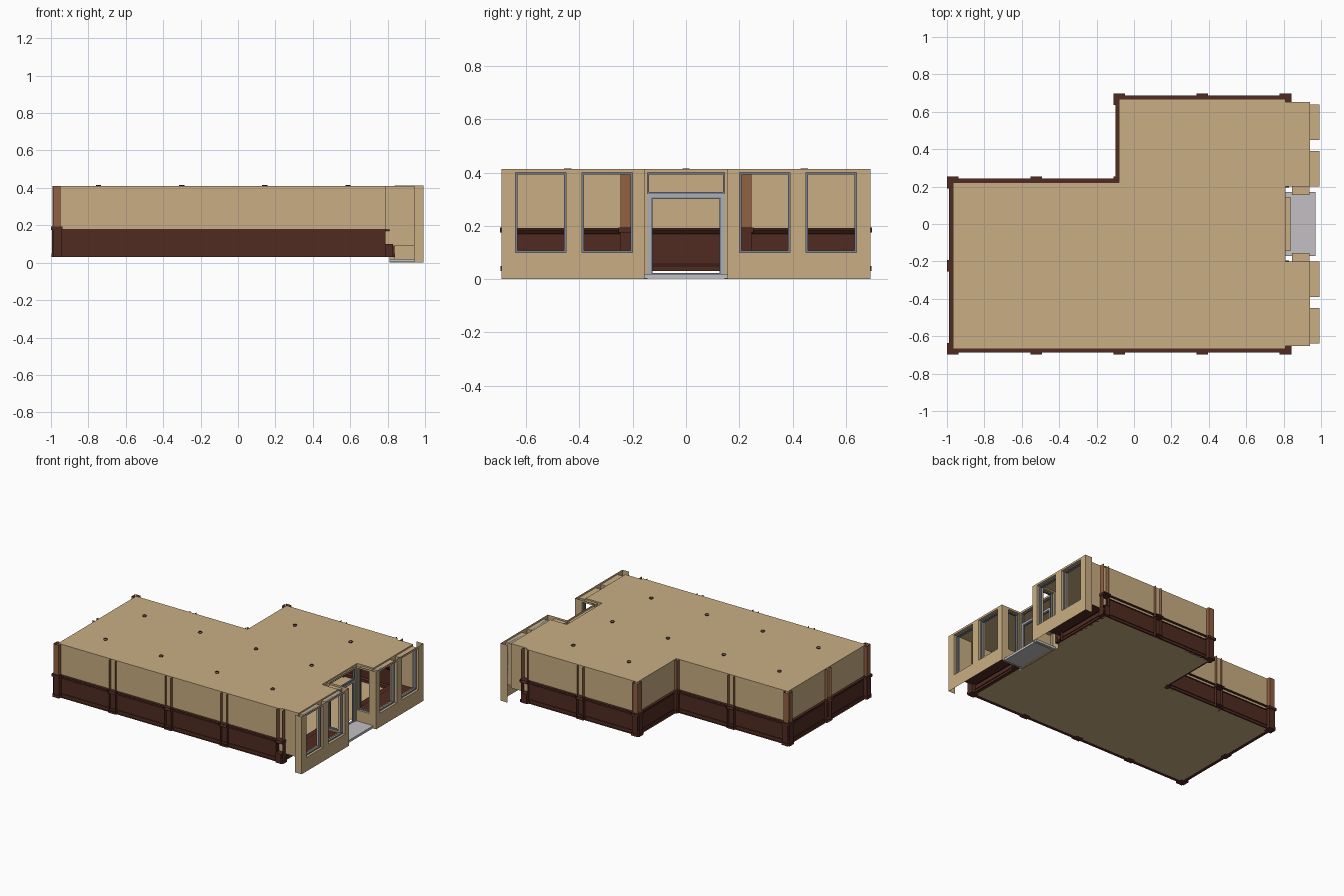
import bpy, bmesh, math
from mathutils import Vector

if "Cube" in bpy.data.objects:
    bpy.data.objects.remove(bpy.data.objects["Cube"])


def material(name, r, g, b):
    m = bpy.data.materials.new(name)
    lin = lambda c: (c / 255 / 12.92) if c < 11 else ((c / 255 + .055) / 1.055) ** 2.4
    m.diffuse_color = (lin(r), lin(g), lin(b), 1)
    m.use_nodes = True
    m.node_tree.nodes["Principled BSDF"].inputs["Base Color"].default_value = m.diffuse_color
    return m


TAN = material("tan_plaster", 201, 174, 131)
DARK = material("dark_wood", 80, 43, 33)
SIENNA = material("sienna_wood", 146, 97, 66)
PALE = material("pale_grey", 194, 192, 194)
METAL = material("door_grey", 172, 175, 184)
FRAME = material("window_frame_grey", 122, 130, 140)


class Part:
    """Collects faces for one named object."""
    def __init__(self, name, mat):
        self.name, self.mat, self.bm = name, mat, bmesh.new()

    def face(self, *pts):
        self.bm.faces.new([self.bm.verts.new(p) for p in pts])

    def box(self, a, b):
        ret = bmesh.ops.create_cube(self.bm, size=1)
        for v in ret["verts"]:
            v.co = Vector([(a[i] + b[i]) / 2 + v.co[i] * (b[i] - a[i]) for i in range(3)])

    def holed(self, axis, c, u0, u1, z0, z1, holes=()):
        """Upright sheet at axis = c, with rectangular openings (u0,u1,z0,z1)."""
        us = sorted({u0, u1} | {h[i] for h in holes for i in (0, 1)})
        zs = sorted({z0, z1} | {h[i] for h in holes for i in (2, 3)})
        for a, b in zip(us, us[1:]):
            for d, e in zip(zs, zs[1:]):
                mu, mz = (a + b) / 2, (d + e) / 2
                if not any(h[0] < mu < h[1] and h[2] < mz < h[3] for h in holes):
                    self.face(*[at(axis, c, u, z) for u, z in ((a, d), (b, d), (b, e), (a, e))])

    def reveal(self, axis, c0, c1, h):
        """Four inner sides of an opening between two sheets."""
        r = [(h[0], h[2]), (h[1], h[2]), (h[1], h[3]), (h[0], h[3])]
        for p, q in zip(r, r[1:] + r[:1]):
            self.face(at(axis, c0, *p), at(axis, c0, *q), at(axis, c1, *q), at(axis, c1, *p))

    def frame(self, axis, c0, c1, h, w):
        """Four bars just inside an opening."""
        u0, u1, z0, z1 = h
        for a, b, d, e in ((u0, u0 + w, z0, z1), (u1 - w, u1, z0, z1),
                           (u0 + w, u1 - w, z0, z0 + w), (u0 + w, u1 - w, z1 - w, z1)):
            self.box(at(axis, c0, a, d), at(axis, c1, b, e))

    def sweep(self, wall, s0, s1, prof):
        """Straight moulding; prof holds (depth into room, z)."""
        for (d, z), (e, y) in zip(prof, prof[1:]):
            self.face(wall(s0, d, z), wall(s1, d, z), wall(s1, e, y), wall(s0, e, y))

    def post(self, wall, s, w, d0, d1, z0, z1, caps=False):
        """Pilaster whose outer side is open."""
        a, b = s - w / 2, s + w / 2
        ring = [(a, d0), (a, d1), (b, d1), (b, d0)]
        for (s0, e0), (s1, e1) in zip(ring, ring[1:]):
            self.face(wall(s0, e0, z0), wall(s1, e1, z0), wall(s1, e1, z1), wall(s0, e0, z1))
        if caps:
            for z in (z0, z1):
                self.face(*[wall(p, q, z) for p, q in ring])

    def done(self):
        bmesh.ops.remove_doubles(self.bm, verts=self.bm.verts, dist=1e-5)
        me = bpy.data.meshes.new(self.name)
        self.bm.to_mesh(me)
        self.bm.free()
        me.materials.append(self.mat)
        bpy.context.collection.objects.link(bpy.data.objects.new(self.name, me))


def at(axis, c, u, z):
    return (c, u, z) if axis == "x" else (u, c, z)


def make_wall(p, q, n):
    p, q, n = Vector(p), Vector(q), Vector(n)
    t = (q - p).normalized()

    def f(s, d, z):
        v = p + t * s + n * d
        return (v.x, v.y, z)
    return f, (q - p).length


G = .4445                                   # bay spacing
W, N, E, Y, NY = -.968, -.079, .81, .667, .222
FLOOR, RAIL, TOP = .03, .18, .41

# floor, ceiling
p = Part("floor", TAN)
p.face((W, -Y, FLOOR), (E, -Y, FLOOR), (E, Y, FLOOR), (N, Y, FLOOR), (N, NY, FLOOR), (W, NY, FLOOR))
p.done()
p = Part("ceiling", TAN)
p.face((W, -Y, TOP), (E, -Y, TOP), (E, Y, TOP), (N, Y, TOP), (N, NY, TOP), (W, NY, TOP))
for s in (-1, 1):
    p.face((E, s * .2, TOP), (.94, s * .2, TOP), (.94, s * .652, TOP), (E, s * .652, TOP))
p.done()

# room walls with wainscot, rails and pilasters
walls = [((W, -Y), (E, -Y), (0, 1)), ((W, -Y), (W, NY), (1, 0)), ((W, NY), (N, NY), (0, -1)),
         ((N, NY), (N, Y), (1, 0)), ((N, Y), (E, Y), (0, -1))]
upper, wains = Part("upper_walls", TAN), Part("wainscot", DARK)
rail, base = Part("chair_rail", DARK), Part("baseboard", DARK)
up_post, low_post = Part("upper_pilasters", SIENNA), Part("lower_pilasters", DARK)
base_prof = [(-.012, .03), (.014, .03), (.014, .05), (.004, .056), (-.006, .056)]
for a, b, n in walls:
    f, L = make_wall(a, b, n)
    end = L - .022 if b[0] == E else L
    upper.sweep(f, 0, end, [(0, RAIL), (0, TOP)])
    wains.sweep(f, 0, end, [(0, FLOOR), (0, RAIL)])
    rail.sweep(f, 0, L, [(-.02, .192), (.02, .192), (.02, .184), (.008, .17), (-.006, .17)])
    base.sweep(f, 0, end, base_prof)
    for i in range(round(L / G) + 1):
        s = i * G
        up_post.post(f, s, .046, -.02, .02, .192, TOP)
        low_post.post(f, s, .052, -.02, .024, FLOOR, .176)
        rail.post(f, s, .062, -.031, .031, .176, .194, True)
        base.post(f, s, .06, -.022, .028, FLOOR, .05, True)

# low wall under the display bays
for s in (-1, 1):
    f, L = make_wall((E, s * .2), (E, s * Y), (-1, 0))
    wains.sweep(f, 0, L, [(0, FLOOR), (0, .09)])
    rail.sweep(f, 0, L, [(-.02, .1), (.02, .1), (.02, .092), (.008, .08), (0, .08)])
    base.sweep(f, 0, L, base_prof)
    for q in (.02, L):
        low_post.post(f, q, .052, -.02, .024, FLOOR, .1, True)
for q in (upper, wains, rail, base, up_post, low_post):
    q.done()

# shop front: hollow skins, window reveals and frames, mirrored in y
FX, BX, VY, FT = .993, .94, .155, .414
skin, inner = Part("shop_front", TAN), Part("bay_walls", TAN)
ledge, frames = Part("bay_ledges", DARK), Part("window_frames", FRAME)
for s in (-1, 1):
    wins = [tuple(sorted((s * a, s * b))) + (.1, .4) for a, b in ((.2, .39), (.45, .64))]
    u = sorted((s * VY, s * .693))
    skin.holed("x", FX, u[0], u[1], 0, FT, wins)
    skin.holed("y", s * .693, BX, FX, 0, FT)
    iu = sorted((s * .2, s * .652))
    inner.holed("x", BX, iu[0], iu[1], .09, TOP, wins)
    inner.holed("y", s * .652, .785, BX, .09, TOP)
    for h in wins:
        skin.reveal("x", BX, FX, h)
        frames.frame("x", .958, .975, h, .008)
    # side window facing the entrance
    h = (.845, .938, .1, .4)
    skin.holed("y", s * VY, .838, FX, 0, FT, [h])
    inner.holed("y", s * .2, E, BX, .09, TOP, [h])
    skin.reveal("y", s * VY, s * .2, h)
    c = sorted((s * .17, s * .185))
    frames.frame("y", c[0], c[1], h, .008)
    ledge.face((E, s * .2, .093), (BX, s * .2, .093), (BX, s * .652, .093), (E, s * .652, .093))

# entrance wall, door frame and transom
door = (-.145, .145, 0, .4)
skin.holed("x", .838, -VY, VY, 0, FT, [door])
inner.holed("x", E, -.2, .2, 0, TOP, [door])
skin.reveal("x", E, .838, door)
frames.frame("x", .818, .83, (-.145, .145, .32, .4), .007)
for q in (skin, inner, ledge, frames):
    q.done()
p = Part("door_frame", METAL)
p.frame("x", .816, .834, (-.145, .145, .004, .32), .013)
p.done()
p = Part("door_leaf_frame", FRAME)
p.frame("x", .82, .83, (-.132, .132, .017, .307), .006)
p.done()
p = Part("entrance_slab", PALE)
p.box((E, -.17, .003), (.97, .17, .02))
p.done()

# recessed ceiling lights, open at the top
p = Part("ceiling_lights", DARK)
for i in range(4):
    for j in range(3):
        if j == 2 and i < 2:
            continue
        x, y = W + G * (i + .5), (j - 1) * G
        ring = [(x + .014 * math.cos(k * math.pi / 4), y + .014 * math.sin(k * math.pi / 4)) for k in range(8)]
        p.face(*[(a, b, .404) for a, b in ring])
        for (a, b), (c, d) in zip(ring, ring[1:] + ring[:1]):
            p.face((a, b, .404), (c, d, .404), (c, d, .415), (a, b, .415))
p.done()
